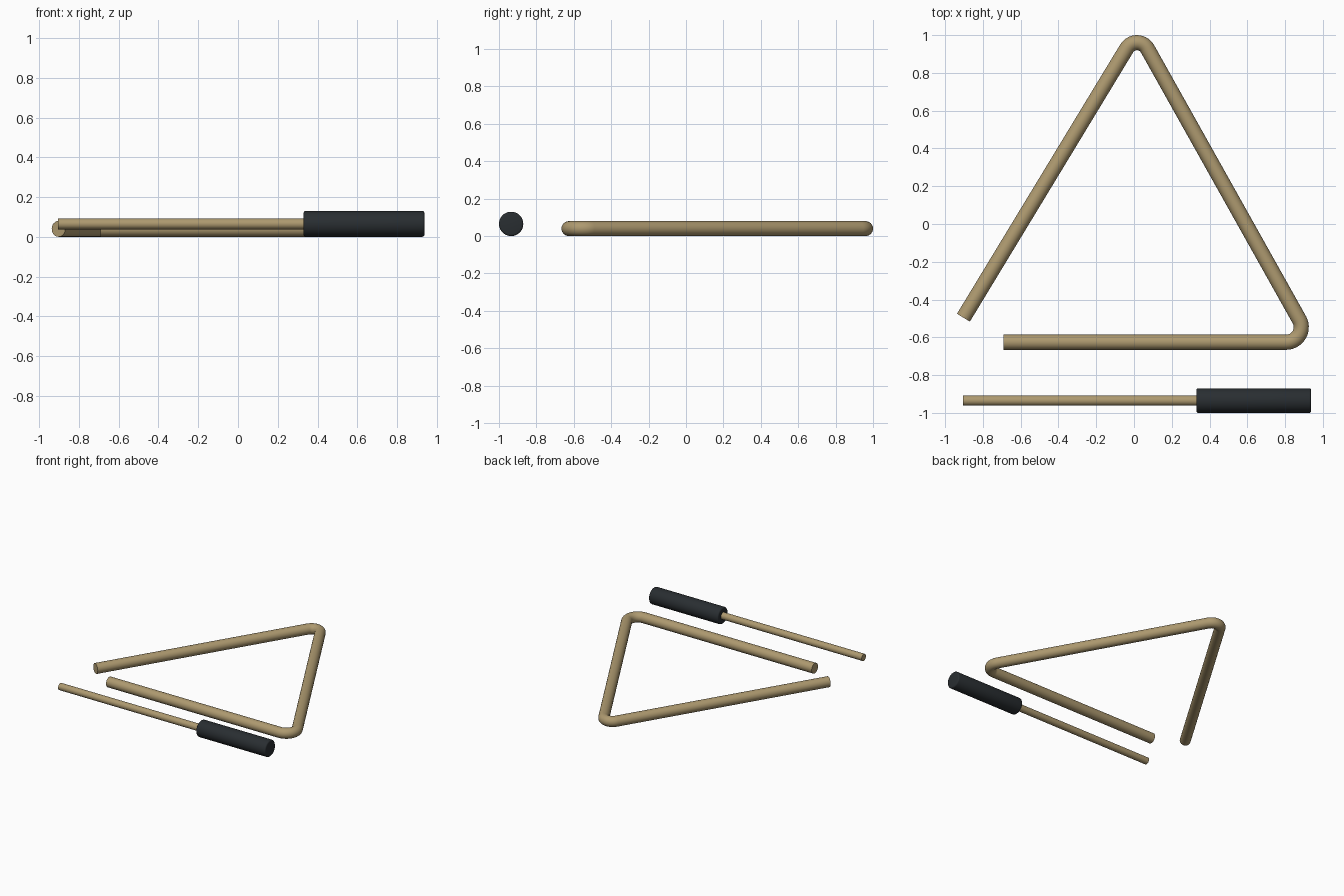
import bpy, math
from mathutils import Vector

if "Cube" in bpy.data.objects:
    bpy.data.objects.remove(bpy.data.objects["Cube"])

def material(name, rgb):
    m = bpy.data.materials.new(name)
    m.diffuse_color = (*rgb, 1)
    m.use_nodes = True
    m.node_tree.nodes["Principled BSDF"].inputs["Base Color"].default_value = m.diffuse_color
    return m

brass = material("brass", (0.42, 0.32, 0.16))
rubber = material("black_rubber", (0.022, 0.027, 0.031))

def finish(obj, name, mat):
    obj.name = name
    obj.data.materials.clear()
    obj.data.materials.append(mat)
    bpy.ops.object.select_all(action='DESELECT')
    obj.select_set(True)
    bpy.context.view_layer.objects.active = obj
    bpy.ops.object.shade_smooth_by_angle(angle=math.radians(35))

def fillet(a, v, b, r, steps=14):
    """Points of an arc of radius r rounding the corner a-v-b."""
    da, db = (a - v).normalized(), (b - v).normalized()
    half = da.angle(db) / 2
    centre = v + (da + db).normalized() * (r / math.sin(half))
    p = v + da * (r / math.tan(half)) - centre
    q = v + db * (r / math.tan(half)) - centre
    # slerp gives unit directions, so scale them to the radius
    return [centre + p.slerp(q, i / steps).normalized() * r for i in range(steps + 1)]

def rod_x(name, x0, x1, y, z, r, mat, bevel=0.0):
    bpy.ops.mesh.primitive_cylinder_add(vertices=48, radius=r, depth=x1 - x0,
        location=((x0 + x1) / 2, y, z), rotation=(0, math.pi / 2, 0))
    obj = bpy.context.object
    if bevel:
        mod = obj.modifiers.new("rounded_rim", 'BEVEL')
        mod.width, mod.segments = bevel, 3
        mod.limit_method = 'ANGLE'
        mod.angle_limit = math.radians(40)
        bpy.ops.object.modifier_apply(modifier=mod.name)
    finish(obj, name, mat)

# Triangle: one bent bar, open at the left corner
R = 0.04
left, apex = Vector((-0.903, -0.496, R)), Vector((0.018, 1.023, R))
right, end = Vector((0.942, -0.626, R)), Vector((-0.692, -0.626, R))
path = [left, *fillet(left, apex, right, 0.064), *fillet(apex, right, end, 0.08), end]
curve = bpy.data.curves.new("triangle_path", 'CURVE')
curve.dimensions = '3D'
curve.bevel_depth = R
curve.bevel_resolution = 10
curve.use_fill_caps = True
spline = curve.splines.new('POLY')
spline.points.add(len(path) - 1)
for pt, co in zip(spline.points, path):
    pt.co = (*co, 1)
bar = bpy.data.objects.new("triangle_bar", curve)
bpy.context.collection.objects.link(bar)
bpy.context.view_layer.objects.active = bar
bar.select_set(True)
bpy.ops.object.convert(target='MESH')
finish(bpy.context.object, "triangle_bar", brass)

# Beater: thin rod with a thick grip
rod_x("beater_rod", -0.905, 0.36, -0.935, 0.065, 0.027, brass)
rod_x("beater_grip", 0.33, 0.938, -0.935, 0.065, 0.065, rubber, 0.01)
